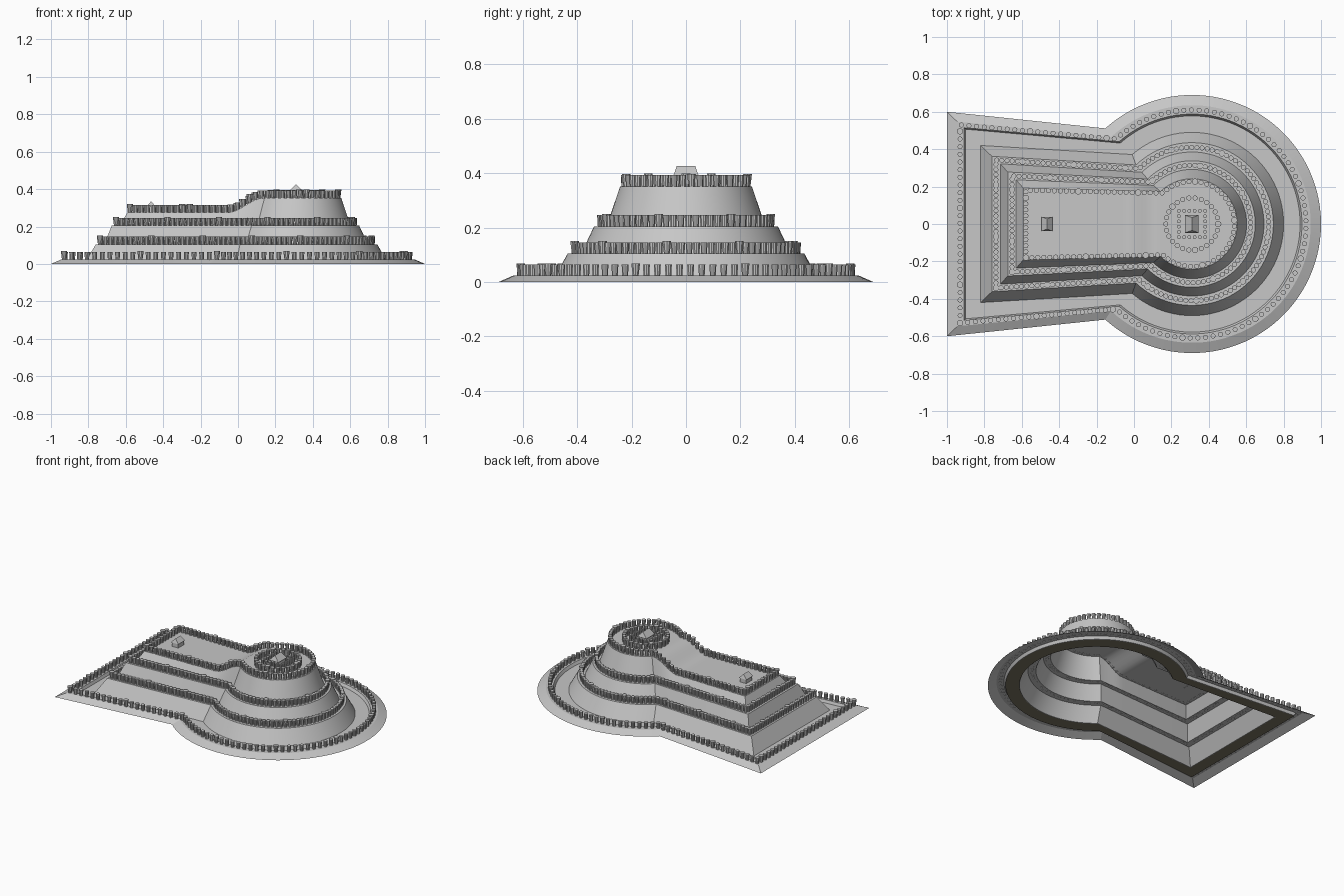
import bpy, bmesh, math
from mathutils import Vector

if "Cube" in bpy.data.objects:
    bpy.data.objects.remove(bpy.data.objects["Cube"], do_unlink=True)

CX = 0.31          # centre of the round mound
SIDE, ARC = 30, 72  # points along a straight flank and round the arc


def material(name, colour):
    mat = bpy.data.materials.new(name)
    mat.use_nodes = True
    mat.diffuse_color = colour
    mat.node_tree.nodes["Principled BSDF"].inputs["Base Color"].default_value = colour
    return mat


stone = material("stone grey", (0.57, 0.57, 0.57, 1))
earth = material("dark earth", (0.19, 0.17, 0.12, 1))


def finish(name, bm, mat=stone):
    bmesh.ops.recalc_face_normals(bm, faces=bm.faces)
    mesh = bpy.data.meshes.new(name)
    bm.to_mesh(mesh)
    bm.free()
    mesh.materials.append(mat)
    obj = bpy.data.objects.new(name, mesh)
    bpy.context.collection.objects.link(obj)
    bpy.ops.object.select_all(action='DESELECT')
    obj.select_set(True)
    bpy.context.view_layer.objects.active = obj
    bpy.ops.object.shade_smooth_by_angle(angle=math.radians(20))


def keyhole(xb, yb, r, slope):
    """Open outline from the back right corner, round the circle, to the back left corner."""
    # where the tapering flank meets the circle
    a, d = 1 + slope * slope, xb - CX
    b, c = 2 * (d - slope * yb), d * d + yb * yb - r * r
    t = (-b - math.sqrt(b * b - 4 * a * c)) / (2 * a)
    xj, yj = xb + t, yb - slope * t
    start = math.atan2(yj, xj - CX)
    flank = [(xb + t * i / SIDE, yb - slope * t * i / SIDE) for i in range(SIDE)]
    arc = [(CX + r * math.cos(start * k), r * math.sin(start * k))
           for k in (2 * i / ARC - 1 for i in range(ARC + 1))]
    return [(x, -y) for x, y in flank] + arc + flank[::-1]


def summit(x):
    """Height of the top: low rear platform, curved ramp, high round top."""
    k = min(max((x + 0.05) / 0.18, 0), 1)
    return 0.275 + 0.077 * k * k * (3 - 2 * k)


def add_loop(bm, ring):
    xb, yb, r, slope, z = ring
    return [bm.verts.new((x, y, summit(x) if z is None else z))
            for x, y in keyhole(xb, yb, r, slope)]


def bridge(bm, low, high):
    for i in range(len(low)):
        j = (i + 1) % len(low)
        bm.faces.new((low[i], low[j], high[j], high[i]))


# Tiered mound: back x, back half width, radius, flank taper, height
moat_outer = (-0.902, 0.507, 0.578, 0.09, 0.005)
moat_inner = (-0.82, 0.42, 0.49, 0.06, 0.005)
rings = [
    (-1.0, 0.60, 0.69, 0.105, 0),
    (-0.945, 0.547, 0.635, 0.1, 0.024),
    (-0.91, 0.515, 0.588, 0.09, 0.024),
    moat_outer,
    moat_inner,
    (-0.76, 0.362, 0.435, 0.06, 0.105),
    (-0.715, 0.322, 0.385, 0.06, 0.105),
    (-0.675, 0.278, 0.338, 0.05, 0.205),
    (-0.63, 0.236, 0.292, 0.04, 0.205),
    (-0.592, 0.192, 0.242, 0.025, None),
]
bm = bmesh.new()
loops = [add_loop(bm, ring) for ring in rings]
for low, high in zip(loops, loops[1:]):
    bridge(bm, low, high)
# top surface in strips from flank to flank
top, n = loops[-1], len(loops[-1])
for i in range(n // 2):
    quad = [top[i], top[i + 1], top[n - 2 - i], top[n - 1 - i]]
    bm.faces.new(list(dict.fromkeys(quad)))
finish("tiered_mound", bm)

# Dark earth bed under the moat
bm = bmesh.new()
bridge(bm, *[add_loop(bm, ring[:4] + (0.001,)) for ring in (moat_inner, moat_outer)])
finish("moat_bed", bm, earth)


def post(bm, x, y, z, r_low, r_high, height, sides=10):
    low, high = [[bm.verts.new((x + r * math.cos(math.tau * i / sides),
                                y + r * math.sin(math.tau * i / sides), z + h))
                  for i in range(sides)] for r, h in ((r_low, 0), (r_high, height))]
    bridge(bm, low, high)
    bm.faces.new(high)
    bm.faces.new(low[::-1])


def post_row(name, outline, pitch, height_at, size=1.0):
    """Clay posts spaced evenly along a closed outline, every tenth one flared."""
    pts = [Vector(p) for p in outline]
    pairs = list(zip(pts, pts[1:] + pts[:1]))
    total = sum((b - a).length for a, b in pairs)
    count = round(total / pitch)
    step, run, k = total / count, 0.0, 0
    bm = bmesh.new()
    for a, b in pairs:
        length = (b - a).length
        while k < count and k * step < run + length:
            p = a.lerp(b, (k * step - run) / length)
            flared = k % 10 == 0 and size == 1
            post(bm, p.x, p.y, height_at(p.x), 0.011 * size,
                 (0.017 if flared else 0.0135) * size, 0.047 if flared else 0.042)
            k += 1
        run += length
    finish(name, bm)


post_row("bank_posts", keyhole(-0.93, 0.53, 0.61, 0.09), 0.041, lambda x: 0.022)
post_row("lower_terrace_posts", keyhole(-0.738, 0.342, 0.41, 0.06), 0.0275, lambda x: 0.104)
post_row("upper_terrace_posts", keyhole(-0.652, 0.257, 0.314, 0.045), 0.0275, lambda x: 0.204)
post_row("summit_posts", keyhole(-0.578, 0.18, 0.227, 0.02), 0.032, lambda x: summit(x) - 0.001)

# Inner rings on the round top
circle = [(CX + 0.14 * math.cos(math.tau * i / 48), 0.14 * math.sin(math.tau * i / 48))
          for i in range(48)]
post_row("round_top_posts", circle, 0.034, summit)
square = [(CX + sx * 0.07, sy * 0.07) for sx, sy in ((1, 1), (-1, 1), (-1, -1), (1, -1))]
post_row("house_fence_posts", square, 0.028, summit, 0.75)


def house(name, x, z, s):
    """Small clay house with a steep roof whose ends lean in to the ridge."""
    bm = bmesh.new()

    def rect(hx, hy, h):
        return [bm.verts.new((x + sx * hx * s, sy * hy * s, z + h * s))
                for sx, sy in ((1, 1), (-1, 1), (-1, -1), (1, -1))]
    base, wall, eave = rect(0.03, 0.04, 0), rect(0.03, 0.04, 0.039), rect(0.036, 0.047, 0.038)
    front, back = [bm.verts.new((x, y * s, z + 0.075 * s)) for y in (-0.034, 0.034)]
    bridge(bm, base, wall)
    bm.faces.new(base[::-1])
    bm.faces.new(wall)
    bm.faces.new(eave[::-1])
    bm.faces.new((eave[0], back, eave[1]))
    bm.faces.new((eave[2], front, eave[3]))
    bm.faces.new((eave[1], back, front, eave[2]))
    bm.faces.new((eave[3], front, back, eave[0]))
    finish(name, bm)


house("round_top_house", CX, 0.351, 1.0)
house("platform_house", -0.465, 0.274, 0.8)
